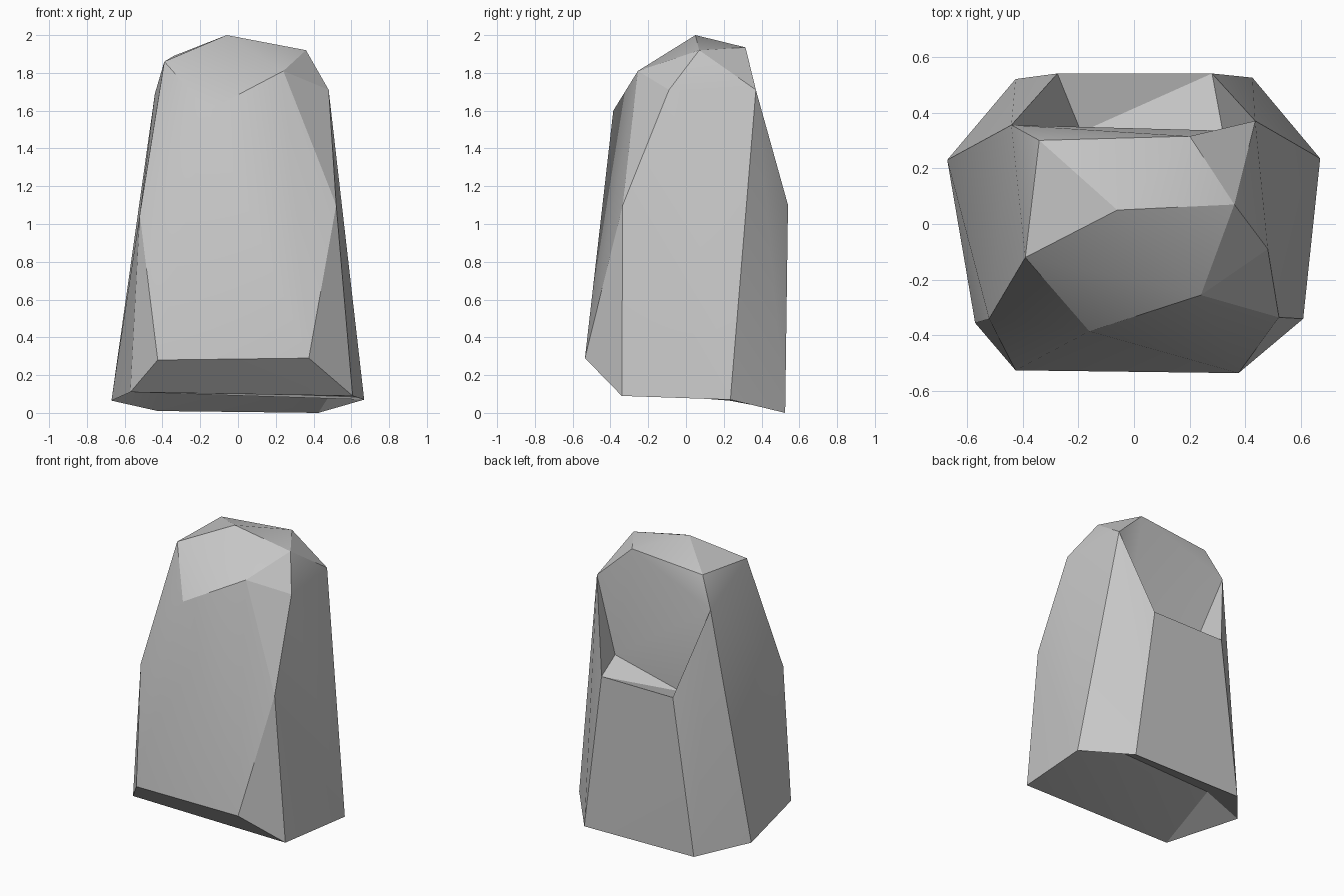
import bpy
import bmesh
import math

cube = bpy.data.objects.get("Cube")
if cube:
    bpy.data.objects.remove(cube, do_unlink=True)

# Stone colour
stone = bpy.data.materials.new("stone_grey")
stone.use_nodes = True
grey = (0.57, 0.57, 0.57, 1)
stone.diffuse_color = grey
stone.node_tree.nodes["Principled BSDF"].inputs["Base Color"].default_value = grey

# Corners of the boulder, named by where they sit
corners = {
    # crown
    "peak": (-.06, .05, 2), "crown_left": (.36, .07, 1.92),
    "crown_back_left": (.2, .315, 1.935), "crown_back_right": (-.34, .3, 1.89),
    "crown_right": (-.39, -.12, 1.86),
    # shoulders
    "brow_right": (-.16, -.385, 1.6), "brow_left": (.24, -.255, 1.81),
    "shoulder_left": (.48, -.09, 1.71),
    "shoulder_back_left": (.435, .37, 1.71), "shoulder_back_right": (-.44, .355, 1.69),
    # waist
    "waist_left": (.52, -.335, 1.1), "waist_right": (-.52, -.34, 1.05),
    "ledge_left": (.28, .54, 1.1), "ledge_right": (-.275, .54, 1.1),
    # foot
    "toe_left": (.375, -.535, .29), "toe_right": (-.425, -.525, .28),
    "foot_front_left": (.607, -.34, .09), "foot_front_right": (-.57, -.355, .11),
    "foot_left": (.668, .235, .07), "foot_right": (-.67, .23, .065),
    "foot_back_left": (.425, .525, 0), "foot_back_right": (-.425, .52, .01),
}
# Corners that lie inside the outer shape
hollows = {
    "notch_left": (.318, .335, 1.165), "notch_right": (-.19, .33, 1.04),
    "hollow_left": (.49, .36, .1), "hollow_right": (-.43, .217, .18),
}

# Outer faceted shape
bm = bmesh.new()
v = {name: bm.verts.new(co) for name, co in corners.items()}
bmesh.ops.convex_hull(bm, input=list(bm.verts), use_existing_faces=False)
v.update({name: bm.verts.new(co) for name, co in hollows.items()})


def recut(border, patches):
    """Replace the faces spanning the border corners with new patches."""
    ring = {v[n] for n in border}
    old = [f for f in bm.faces if set(f.verts) <= ring]
    bmesh.ops.delete(bm, geom=old, context='FACES_ONLY')
    for patch in patches:
        bm.faces.new([v[n] for n in patch.split()])
    # Drop the edges left inside the opening
    loose = [e for e in bm.edges if not e.link_faces]
    bmesh.ops.delete(bm, geom=loose, context='EDGES')


# Steep back wall dropping to a stepped ledge
recut(["crown_back_left", "crown_back_right", "shoulder_back_left",
       "shoulder_back_right", "ledge_left", "ledge_right"], [
    "crown_back_left crown_back_right shoulder_back_right",
    "crown_back_left shoulder_back_right notch_left",
    "shoulder_back_right notch_right notch_left",
    "crown_back_left notch_left shoulder_back_left",
    "shoulder_back_left notch_left ledge_left",
    "ledge_left notch_left notch_right ledge_right",
    "ledge_right notch_right shoulder_back_right",
])

# Hollowed underside
recut([n for n in corners if n.startswith("foot")], [
    "foot_left foot_front_left foot_front_right",
    "foot_left foot_front_right hollow_right",
    "foot_left hollow_right hollow_left",
    "foot_front_right foot_right hollow_right",
    "foot_right foot_back_right hollow_right",
    "foot_back_right foot_back_left hollow_left hollow_right",
    "foot_back_left foot_left hollow_left",
])

# Orient the faces
bmesh.ops.triangulate(bm, faces=[f for f in bm.faces if len(f.verts) > 3])
bmesh.ops.recalc_face_normals(bm, faces=list(bm.faces))

mesh = bpy.data.meshes.new("boulder")
bm.to_mesh(mesh)
bm.free()
mesh.materials.append(stone)
boulder = bpy.data.objects.new("boulder", mesh)
bpy.context.collection.objects.link(boulder)

# Soften shallow edges, keep strong ones crisp
bpy.ops.object.select_all(action='DESELECT')
boulder.select_set(True)
bpy.context.view_layer.objects.active = boulder
bpy.ops.object.shade_smooth_by_angle(angle=math.radians(24))
